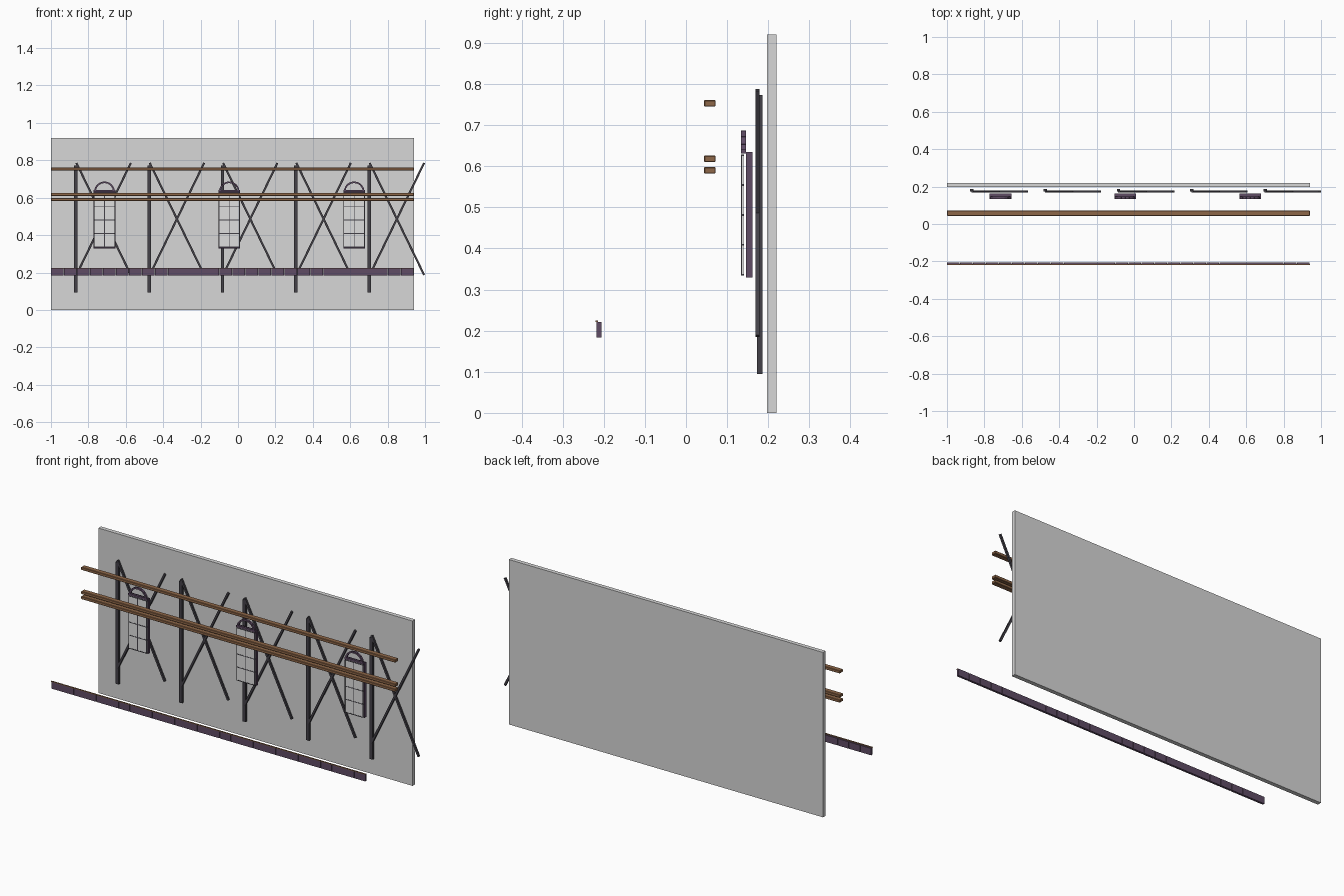
import bpy
import math
from mathutils import Vector

cube = bpy.data.objects.get("Cube")
if cube:
    bpy.data.objects.remove(cube, do_unlink=True)


def make_material(name, colour):
    mat = bpy.data.materials.new(name)
    mat.use_nodes = True
    rgba = (*colour, 1)
    mat.diffuse_color = rgba
    mat.node_tree.nodes["Principled BSDF"].inputs["Base Color"].default_value = rgba
    return mat


GREY = make_material("wall_grey", (0.68, 0.68, 0.68))
PANE = make_material("pane_grey", (0.74, 0.74, 0.74))
IRON = make_material("dark_iron", (0.057, 0.053, 0.065))
PURPLE = make_material("dusty_purple", (0.115, 0.072, 0.13))
WOOD = make_material("brown_wood", (0.27, 0.135, 0.065))


def box(name, x, y, z, mat, bevel=0):
    """Box spanning the given (low, high) ranges."""
    bpy.ops.mesh.primitive_cube_add(size=1)
    ob = bpy.context.object
    ob.name = name
    spans = (x, y, z)
    size = [b - a for a, b in spans]
    for v in ob.data.vertices:
        v.co = Vector([c * s for c, s in zip(v.co, size)])
    ob.location = Vector([(a + b) / 2 for a, b in spans])
    ob.data.materials.append(mat)
    if bevel:
        mod = ob.modifiers.new("Bevel", "BEVEL")
        mod.width = bevel
        mod.segments = 1
    return ob


def strut(name, start, end, y, width, mat):
    """Flat bar between two (x, z) points."""
    dx, dz = end[0] - start[0], end[1] - start[1]
    half = math.hypot(dx, dz) / 2
    ob = box(name, (-half, half), y, (-width / 2, width / 2), mat)
    ob.location.x = (start[0] + end[0]) / 2
    ob.location.z = (start[1] + end[1]) / 2
    ob.rotation_euler.y = -math.atan2(dz, dx)
    return ob


LENGTH = (-1.0, 0.94)

# Back wall
box("back_wall", LENGTH, (0.197, 0.22), (0, 0.92), GREY)

# Long timber beams
for i, z in enumerate((0.753, 0.618, 0.59)):
    box(f"beam_{i + 1}", LENGTH, (0.044, 0.072), (z - 0.008, z + 0.008), WOOD, 0.002)

# Posts with crossed braces
for i in range(5):
    x = -0.867 + i * 0.392
    box(f"post_{i + 1}", (x - 0.009, x + 0.009), (0.173, 0.186), (0.094, 0.773), IRON)
    low, high = 0.187, 0.786
    for part, a, b in (("falling", high, low), ("rising", low, high)):
        strut(f"{part}_brace_{i + 1}", (x + 0.003, a), (x + 0.294, b),
              (0.169, 0.179), 0.011, IRON)

# Front ledge of short tiles with a thin trim
tiles = 28
step = (LENGTH[1] - LENGTH[0]) / tiles
for i in range(tiles):
    x = LENGTH[0] + i * step
    box(f"ledge_tile_{i + 1}", (x + 0.001, x + step - 0.001),
        (-0.218, -0.206), (0.183, 0.221), PURPLE)
box("ledge_trim", LENGTH, (-0.220, -0.214), (0.221, 0.225), WOOD)


# Arched windows
def window(number, x):
    half = 0.058
    box(f"window_body_{number}", (x - half, x + half),
        (0.146, 0.162), (0.329, 0.635), PURPLE)
    # Pane floating in front, with glazing bars
    bottom, top = 0.334, 0.629
    box(f"window_pane_{number}", (x - 0.056, x + 0.056),
        (0.135, 0.140), (bottom, top), PANE)
    depth = (0.134, 0.141)
    for j, dx in enumerate((-0.055, 0, 0.055)):
        box(f"window_{number}_upright_{j + 1}", (x + dx - 0.002, x + dx + 0.002),
            (0.134, 0.136), (bottom, top), IRON)
    for j in range(5):
        z = bottom + 0.002 + j * (top - bottom - 0.004) / 4
        box(f"window_{number}_crossbar_{j + 1}", (x - 0.057, x + 0.057),
            depth, (z - 0.002, z + 0.002), IRON)
    # Sill of the arch and the arch itself
    box(f"window_{number}_arch_base", (x - half, x + half),
        (0.134, 0.146), (0.631, 0.642), PURPLE)
    count, radius = 8, 0.051
    points = []
    for k in range(count + 1):
        angle = math.pi * k / count
        points.append((x + radius * math.cos(angle), 0.632 + radius * math.sin(angle)))
    for k in range(count):
        strut(f"window_{number}_arch_{k + 1}", points[k], points[k + 1],
              (0.134, 0.146), 0.009, PURPLE)


for n, centre in enumerate((-0.714, -0.047, 0.621)):
    window(n + 1, centre)
